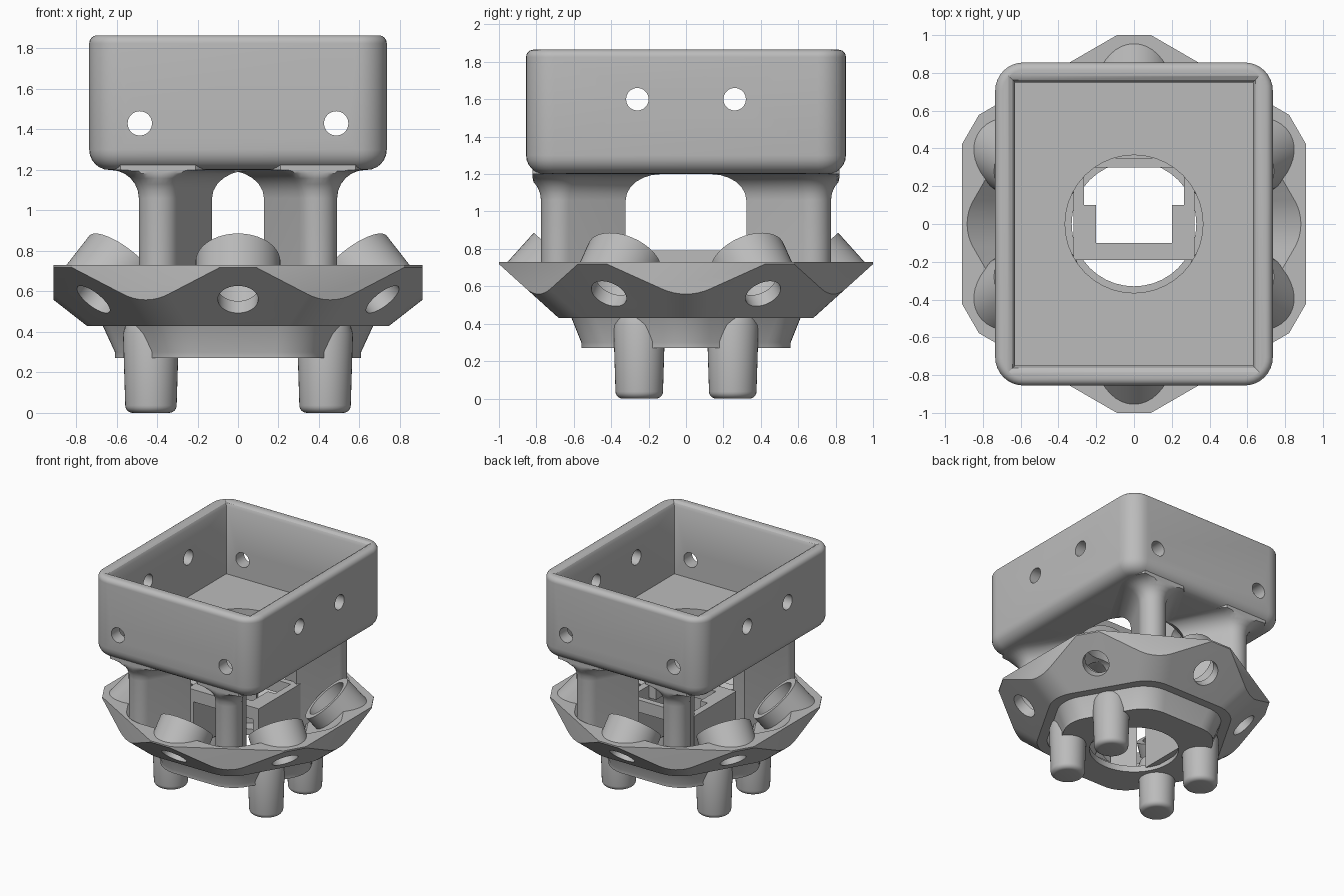
import bpy, bmesh
from math import sin, cos, pi, radians, sqrt
from mathutils import Matrix, Vector

if "Cube" in bpy.data.objects:
    bpy.data.objects.remove(bpy.data.objects["Cube"], do_unlink=True)

GREY = (0.5, 0.5, 0.5, 1)
grey = bpy.data.materials.new("plain grey")
grey.use_nodes = True
grey.diffuse_color = GREY
grey.node_tree.nodes["Principled BSDF"].inputs["Base Color"].default_value = GREY


def loft(name, rings, wrap=False, matrix=None):
    """Skin a stack of equal point loops; cap the ends, or wrap into a ring."""
    bm = bmesh.new()
    loops = [[bm.verts.new(p) for p in ring] for ring in rings]
    pairs = list(zip(loops, loops[1:]))
    if wrap:
        pairs.append((loops[-1], loops[0]))
    else:
        bm.faces.new(loops[0])
        bm.faces.new(loops[-1])
    n = len(loops[0])
    for a, b in pairs:
        for i in range(n):
            j = (i + 1) % n
            bm.faces.new((a[i], a[j], b[j], b[i]))
    if matrix:
        bm.transform(matrix)
    bmesh.ops.recalc_face_normals(bm, faces=bm.faces)
    mesh = bpy.data.meshes.new(name)
    bm.to_mesh(mesh)
    bm.free()
    mesh.materials.append(grey)
    ob = bpy.data.objects.new(name, mesh)
    bpy.context.collection.objects.link(ob)
    return ob


def circle(r, z, n=40):
    return [(r * cos(2 * pi * i / n), r * sin(2 * pi * i / n), z) for i in range(n)]


def lathe(name, profile, wrap=False, matrix=None):
    return loft(name, [circle(r, z) for r, z in profile], wrap, matrix)


def rect(x, y, z):
    return [(x, y, z), (-x, y, z), (-x, -y, z), (x, -y, z)]


def block(name, x0, x1, y0, y1, z0, z1):
    shift = Matrix.Translation(((x0 + x1) / 2, (y0 + y1) / 2, 0))
    hx, hy = (x1 - x0) / 2, (y1 - y0) / 2
    return loft(name, [rect(hx, hy, z0), rect(hx, hy, z1)], matrix=shift)


def arc_corners(corners, r, z, half, steps=8):
    """Loop of arcs; each corner is (centre x, centre y, facing angle)."""
    return [(cx + r * cos(a + half * t), cy + r * sin(a + half * t), z)
            for cx, cy, a in corners
            for t in [2 * j / steps - 1 for j in range(steps + 1)]]


def hexa(apothem, z, r=0.25):
    d = (apothem - r) / cos(pi / 6)
    corners = [(d * cos(k * pi / 3), d * sin(k * pi / 3), k * pi / 3) for k in range(6)]
    return arc_corners(corners, r, z, pi / 6)


def boolean(ob, cutter, op='DIFFERENCE', keep=False):
    mod = ob.modifiers.new("cut", 'BOOLEAN')
    mod.operation, mod.object, mod.solver = op, cutter, 'EXACT'
    bpy.context.view_layer.objects.active = ob
    bpy.ops.object.modifier_apply(modifier=mod.name)
    if not keep:
        bpy.data.objects.remove(cutter, do_unlink=True)


# Open box on top, with rolled rim and rounded underside
def box_ring(inset, z):
    corners = [(0.585 * sx, 0.705 * sy, a * pi / 4)
               for sx, sy, a in ((1, 1, 1), (-1, 1, 3), (-1, -1, 5), (1, -1, 7))]
    return arc_corners(corners, 0.15 - inset, z, pi / 4)


steps = [i * pi / 12 for i in range(7)]
box = loft("top_box",
           [box_ring(0.1 * (1 - sin(a)), 1.3 - 0.1 * cos(a)) for a in steps] +
           [box_ring(0.04 * (1 - cos(a)), 1.825 + 0.04 * sin(a)) for a in steps])
boolean(box, loft("cavity", [rect(0.63 + d, 0.75 + d, z) for d, z in
                             ((0, 1.28), (0, 1.83), (0.012, 1.853), (0.035, 1.866), (0.06, 1.9))]))
for s in (-1, 1):
    along_y = Matrix.Translation((0.485 * s, 0, 1.43)) @ Matrix.Rotation(pi / 2, 4, 'X')
    along_x = Matrix.Translation((0, 0.26 * s, 1.6)) @ Matrix.Rotation(pi / 2, 4, 'Y')
    for m in (along_y, along_x):
        boolean(box, lathe("screw_hole", [(0.06, -1), (0.06, 1)], matrix=m))
floor_hole = lathe("floor_hole", [(0.365, 1.1), (0.365, 1.5)])
boolean(box, floor_hole, keep=True)


# Four radial legs that flare into the box
def leg_ring(angle, d, z=None):
    w = 0.1 + d
    local = [(0.78 + w * cos(t), w * sin(t)) for t in [pi * (i / 16 - 0.5) for i in range(17)]]
    local += [(0.43 - d, w), (0.43 - d, -w)]
    ring = []
    for u, v in local:
        x, y = u * cos(angle) - v * sin(angle), u * sin(angle) + v * cos(angle)
        foot = max(0.31, 0.58 + 0.78 * (u - 0.88))
        ring.append((max(-0.7, min(0.7, x)), max(-0.82, min(0.82, y)), foot if z is None else z))
    return ring


FLARE = 0.14
for label, deg in (("back_left", 60), ("back_right", 120), ("front_right", 240), ("front_left", 300)):
    a = radians(deg)
    rings = [leg_ring(a, 0)]
    rings += [leg_ring(a, FLARE * (1 - cos(t)), 1.2 - FLARE + FLARE * sin(t)) for t in steps]
    rings.append(leg_ring(a, FLARE, 1.25))
    leg = loft(label + "_leg", rings)
    boolean(leg, floor_hole, keep=True)
bpy.data.objects.remove(floor_hole, do_unlink=True)

# Base dish: sloped six-sided bowl trimmed by an upright outline
outline = []
for k in range(6):
    a = pi / 6 + k * pi / 3
    for t in (-0.09, 0.09):
        outline.append((cos(a) - t * sin(a), sin(a) + t * cos(a)))
dish = loft("base_dish", [hexa(0.68, 0.43), hexa(1.035, 0.75)])
boolean(dish, loft("trim", [[(x, y, z) for x, y in outline] for z in (0.4, 0.73)]), 'INTERSECT')
boolean(dish, loft("hollow", [hexa(0.46, 0.41), hexa(0.82, 0.75)]))

# Six tilted cups with a hole through the dish
slope = sqrt(1 + 0.9 ** 2)
for k in range(6):
    a = pi / 6 + k * pi / 3
    axis = Vector((-0.9 * cos(a), -0.9 * sin(a), 1)) / slope
    m = Matrix.Translation((0.825 * cos(a), 0.825 * sin(a), 0.56)) @ \
        axis.to_track_quat('Z', 'Y').to_matrix().to_4x4()
    boolean(dish, lathe("bore", [(0.1, -0.1), (0.1, 0.08), (0.165, 0.08), (0.165, 0.3)], matrix=m))
    lathe("cup_%d" % (k + 1), [(0.165, 0.08), (0.21, 0.04), (0.21, 0.25), (0.165, 0.25)], True, m)

# Lower bowl with a round opening in its floor
bowl = loft("lower_bowl", [hexa(0.56, 0.27), hexa(0.56, 0.3), hexa(0.62, 0.45)])
boolean(bowl, loft("bowl_hollow", [hexa(0.43, 0.32), hexa(0.5, 0.47)]))
boolean(bowl, lathe("bowl_opening", [(0.33, 0.2), (0.33, 0.4)]))

# Four rounded feet
for sx in (-1, 1):
    for sy in (-1, 1):
        name = ("front" if sy < 0 else "back") + ("_left" if sx > 0 else "_right") + "_foot"
        profile = [(0.09 + 0.037 * sin(a), 0.037 * (1 - cos(a))) for a in steps]
        profile += [(0.138, 0.39), (0.125, 0.43)]
        lathe(name, profile, matrix=Matrix.Translation((0.43 * sx, 0.25 * sy, 0)))

# Central frame with a stepped opening, carried by two side walls
frame = block("centre_frame", -0.32, 0.32, -0.19, 0.35, 0.69, 0.79)
boolean(frame, block("narrow_slot", -0.2, 0.2, -0.1, 0.15, 0.6, 0.9))
boolean(frame, block("wide_slot", -0.265, 0.265, 0.1, 0.3, 0.6, 0.9))
for s, label in ((1, "left"), (-1, "right")):
    x0, x1 = sorted((0.27 * s, 0.32 * s))
    block(label + "_frame_wall", x0, x1, -0.19, 0.35, 0.3, 0.7)

# Smooth shading with crisp edges
for ob in bpy.context.scene.objects:
    ob.select_set(ob.type == 'MESH')
bpy.context.view_layer.objects.active = dish
bpy.ops.object.shade_smooth_by_angle(angle=radians(30))
